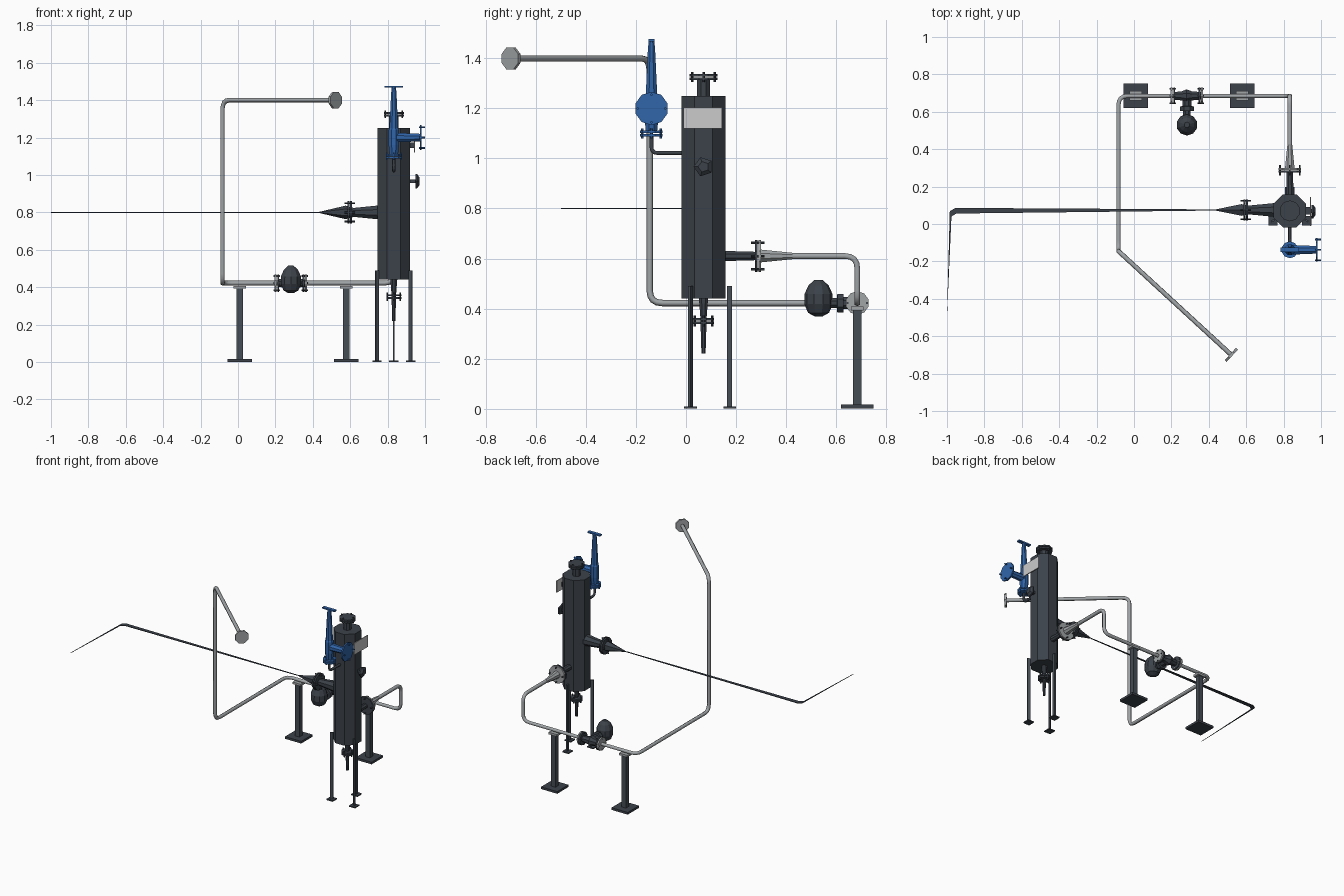
import bpy, bmesh, math
from mathutils import Vector as V

if "Cube" in bpy.data.objects:
    bpy.data.objects.remove(bpy.data.objects["Cube"])


def mat(name, c):
    m = bpy.data.materials.new(name)
    m.diffuse_color = (*c, 1)
    m.use_nodes = True
    m.node_tree.nodes["Principled BSDF"].inputs["Base Color"].default_value = m.diffuse_color
    return m


DARK = mat("dark_paint", (0.045, 0.055, 0.068))
POST = mat("post_paint", (0.06, 0.075, 0.09))
BLUE = mat("blue_paint", (0.03, 0.13, 0.40))
STEEL = mat("steel", (0.36, 0.38, 0.39))
PALE = mat("pale_plate", (0.62, 0.63, 0.62))


def finish(name, bm, m):
    bmesh.ops.recalc_face_normals(bm, faces=bm.faces)
    me = bpy.data.meshes.new(name)
    bm.to_mesh(me)
    bm.free()
    me.materials.append(m)
    ob = bpy.data.objects.new(name, me)
    bpy.context.collection.objects.link(ob)
    return ob


def lathe(name, origin, axis, prof, m, n=8):
    """Turned solid: prof is a list of (distance along axis, radius)."""
    bm = bmesh.new()
    rot = V(axis).to_track_quat('Z', 'Y')
    rings = []
    for d, r in prof:
        rings.append([bm.verts.new(V(origin) + rot @ V((r * math.cos((k + .5) * math.tau / n),
                      r * math.sin((k + .5) * math.tau / n), d))) for k in range(n)])
    for a, b in zip(rings, rings[1:]):
        for k in range(n):
            bm.faces.new((a[k], a[k - 1], b[k - 1], b[k]))
    bm.faces.new(rings[0])
    bm.faces.new(rings[-1])
    return finish(name, bm, m)


def box(name, c, s, m, turn=0):
    bm = bmesh.new()
    bmesh.ops.create_cube(bm, size=1)
    bmesh.ops.scale(bm, vec=s, verts=bm.verts)
    ob = finish(name, bm, m)
    ob.location = c
    ob.rotation_euler.z = turn
    return ob


def flange(name, c, axis, r, m, m2=None, bolts=4, bolt_len=0.055):
    """Pair of discs (or one if m2 is None) with studs through them."""
    lathe(name, c, axis, [(-.012, r), (-.002, r)], m, 10)
    if m2:
        lathe(name + "_mate", c, axis, [(.002, r), (.012, r)], m2, 10)
    rot = V(axis).to_track_quat('Z', 'Y')
    for k in range(bolts):
        t = k * math.tau / bolts
        p = V(c) + rot @ V((math.cos(t), math.sin(t), 0)) * r * .82
        lathe(f"{name}_bolt_{k}", p, axis, [(-bolt_len / 2, .005), (bolt_len / 2, .005)], m, 6)


def pipe(name, pts, r, m, bend=0.05):
    """Round pipe through pts with filleted corners."""
    pts = [V(p) for p in pts]
    path = [pts[0]]
    for a, b, c in zip(pts, pts[1:], pts[2:]):
        p, q = b + (a - b).normalized() * bend, b + (c - b).normalized() * bend
        for t in (0, .25, .5, .75, 1):
            path.append(p * (1 - t) ** 2 + b * 2 * t * (1 - t) + q * t * t)
    path.append(pts[-1])
    cu = bpy.data.curves.new(name, 'CURVE')
    cu.dimensions = '3D'
    cu.bevel_depth, cu.bevel_resolution, cu.use_fill_caps = r, 1, True
    sp = cu.splines.new('POLY')
    sp.points.add(len(path) - 1)
    for s, p in zip(sp.points, path):
        s.co = (*p, 1)
    cu.materials.append(m)
    ob = bpy.data.objects.new(name, cu)
    bpy.context.collection.objects.link(ob)


X, Y = 0.833, 0.07

# Vessel with top, bottom, side and back nozzles
lathe("vessel", (X, Y, 0), (0, 0, 1), [(.44, .095), (1.25, .095)], DARK)
lathe("top_neck", (X, Y, 1.25), (0, 0, 1), [(0, .028), (.07, .028)], DARK)
flange("top_flange", (X, Y, 1.325), (0, 0, 1), .056, DARK, DARK, 4, .04)
lathe("drain_pipe", (X, Y, .44), (0, 0, -1), [(0, .02), (.07, .014), (.22, .009)], DARK)
flange("drain_flange", (X, Y, .35), (0, 0, 1), .042, DARK, DARK, 4, .045)
lathe("side_nozzle", (.75, .075, .80), (-1, 0, 0), [(0, .04), (.14, .025)], DARK)
lathe("side_cone", (.625, .075, .80), (-1, 0, 0), [(0, .022), (.05, .036), (.195, .002)], DARK, 6)
flange("side_flange", (.597, .075, .80), (-1, 0, 0), .06, DARK, DARK)
lathe("back_nozzle", (X, .15, .61), (0, 1, 0), [(0, .022), (.135, .018)], DARK)
flange("back_flange", (X, .287, .61), (0, 1, 0), .064, DARK, STEEL)

# Three flat legs with feet
for k, deg in enumerate((-150, -30, 90)):
    t = math.radians(deg)
    lx, ly = X + .104 * math.cos(t), Y + .104 * math.sin(t)
    box(f"vessel_leg_{k}", (lx, ly, .245), (.02, .01, .49), POST, t)
    box(f"vessel_foot_{k}", (lx, ly, .004), (.05, .05, .008), DARK)

# Blank name plate and gauge fitting on the right of the vessel
box("plate_bracket", (.93, Y, 1.16), (.03, .04, .03), DARK)
box("name_plate", (.943, Y - .003, 1.162), (.006, .155, .085), PALE)
box("fitting_stub", (.935, Y, .967), (.04, .02, .02), DARK)
lathe("fitting", (.948, Y, .967), (1, 0, 0), [(0, .04), (.01, .04), (.022, .022)], DARK, 5)

# Flat line running left from the side nozzle, then forward
bm = bmesh.new()
outline = [(.43, .078), (-.955, .086), (-.985, .068), (-1, -.5),
           (-.976, .04), (-.95, .056), (.43, .072)]
face = bm.faces.new([bm.verts.new((x, y, .798)) for x, y in outline])
ext = bmesh.ops.extrude_face_region(bm, geom=[face])
bmesh.ops.translate(bm, vec=(0, 0, .004), verts=[g for g in ext["geom"] if isinstance(g, bmesh.types.BMVert)])
finish("flat_line", bm, DARK)

# Long steel pipe from the back nozzle round to the free end
PX, PY, PZ = -.083, .685, .422
lathe("pipe_reducer", (X, .295, .61), (0, 1, 0), [(0, .028), (.13, .014)], STEEL)
pipe("steel_pipe", [(X, .30, .61), (X, PY, .61), (X, PY, PZ), (PX, PY, PZ),
                    (PX, -.145, PZ), (PX, -.145, 1.4), (.515, -.695, 1.4)], .013, STEEL)
lathe("end_flange", (.515, -.695, 1.4), (.605, -.555, 0), [(0, .048), (.014, .048)], STEEL)

# Floor posts carrying the pipe
for k, x in enumerate((.01, .578)):
    box(f"post_base_{k}", (x, PY, .008), (.13, .13, .016), DARK)
    box(f"post_{k}", (x, PY, .2), (.034, .034, .39), POST)
    box(f"post_saddle_{k}", (x, PY, .4), (.066, .05, .015), STEEL)

# Inline valve with bulbous actuator facing forward
lathe("valve_body", (.21, PY, PZ), (1, 0, 0), [(0, .022), (.045, .026), (.07, .038), (.1, .026), (.15, .022)], DARK)
flange("valve_flange_left", (.208, PY, PZ), (1, 0, 0), .047, STEEL, DARK, 4, .035)
flange("valve_flange_right", (.357, PY, PZ), (1, 0, 0), .047, DARK, STEEL, 4, .035)
lathe("valve_bonnet", (.283, PY, PZ), (0, -1, 0), [(0, .025), (.055, .025), (.056, .04), (.08, .04), (.081, .022), (.12, .022)], DARK)
lathe("actuator", (.283, .53, .368), (0, 0, 1),
      [(0, .015), (.015, .042), (.05, .057), (.09, .056), (.125, .04), (.147, .015)], DARK, 10)

# Blue relief valve with side outlet, lever and inlet pipe
BY = -.138
lathe("relief_body", (X, BY, 0), (0, 0, 1),
      [(1.105, .024), (1.16, .03), (1.24, .03), (1.25, .025), (1.43, .016), (1.475, .012)], BLUE)
box("relief_lever", (X, BY, 1.472), (.1, .024, .01), BLUE)
flange("relief_inlet_flange", (X, BY, 1.1), (0, 0, 1), .045, BLUE, BLUE, 4, .04)
lathe("relief_outlet", (X, BY, 1.2), (1, 0, 0), [(0, .028), (.14, .022)], BLUE)
flange("relief_outlet_flange", (.984, BY, 1.2), (1, 0, 0), .067, BLUE, None, 4, .03)
pipe("relief_inlet_pipe", [(X, BY, 1.09), (X, BY, 1.022), (X, 0, 1.022)], .009, DARK, .025)
